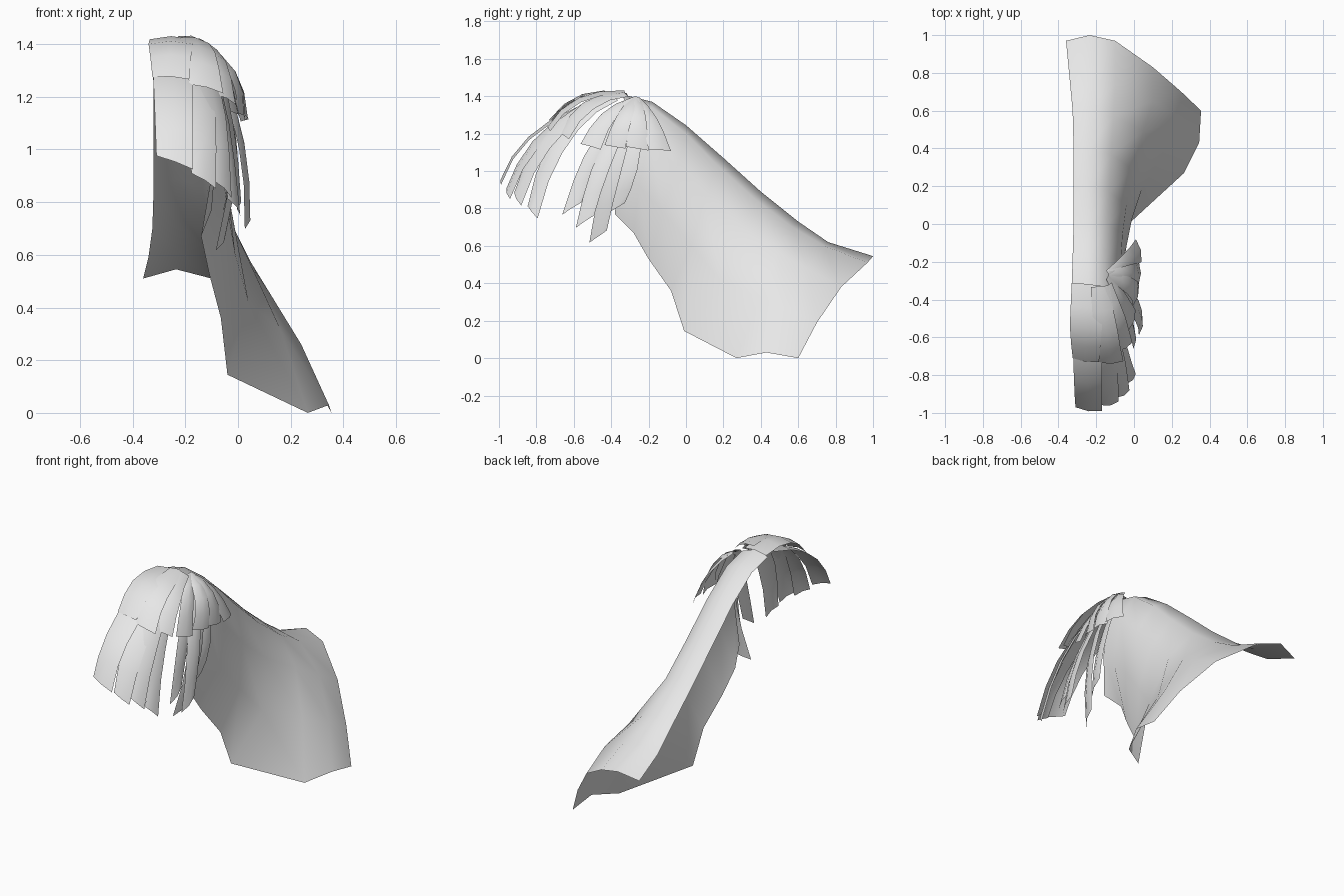
import bpy
from mathutils import Vector

grey = bpy.data.materials.new("light_grey")
grey.diffuse_color = (0.8, 0.8, 0.8, 1)


def sheet(name, rows):
    """Smooth open surface through rows of points."""
    n = len(rows[0])
    verts = [p for r in rows for p in r]
    faces = [(i * n + j, i * n + j + 1, (i + 1) * n + j + 1, (i + 1) * n + j)
             for i in range(len(rows) - 1) for j in range(n - 1)]
    me = bpy.data.meshes.new(name)
    me.from_pydata([tuple(v) for v in verts], [], faces)
    me.materials.append(grey)
    for f in me.polygons:
        f.use_smooth = True
    ob = bpy.data.objects.new(name, me)
    bpy.context.collection.objects.link(ob)
    return ob


def strand(name, root, mid, tip, across, widths, slant=0.04, steps=5):
    """Flat lock of hair bending through root, mid and tip."""
    a, m, b = Vector(root), Vector(mid), Vector(tip)
    c = 2 * m - (a + b) / 2
    d = Vector(across).normalized()
    rows = []
    for i in range(steps + 1):
        t = i / steps
        p = a * (1 - t) ** 2 + c * 2 * t * (1 - t) + b * t * t
        tan = ((c - a) * (1 - t) + (b - c) * t).normalized()
        out = tan.cross(d).normalized()
        w0, w1, w2 = widths
        w = w0 + (w1 - w0) * 2 * t if t < 0.5 else w1 + (w2 - w1) * (2 * t - 1)
        cut = tan * slant * 0.5 if i == steps else Vector()
        rows.append([p + d * w / 2 + cut, p + out * 0.012, p - d * w / 2 - cut])
    sheet(name, rows)


# Long back drape, lofted through guide lines that run from crown to back
left_edge = [(-.33, -.33, 1.39), (-.325, -.18, 1.35), (-.32, 0, 1.22), (-.32, .2, 1.04),
             (-.32, .4, .86), (-.325, .6, .70), (-.34, .76, .59), (-.36, .97, .51)]
ridge = [(-.24, -.34, 1.41), (-.24, -.18, 1.37), (-.24, 0, 1.245), (-.24, .2, 1.07),
         (-.24, .4, .89), (-.24, .6, .73), (-.24, .76, .62), (-.235, 1.0, .545)]
shoulder = [(-.15, -.33, 1.38), (-.15, -.18, 1.34), (-.14, 0, 1.20), (-.13, .17, 1.03),
            (-.12, .37, .85), (-.11, .57, .70), (-.10, .74, .60), (-.10, .97, .51)]
side = [(-.09, -.33, 1.25), (-.07, -.20, 1.18), (-.06, -.05, 1.02), (-.04, .10, .85),
        (-.01, .29, .69), (.05, .49, .57), (.10, .65, .48), (.10, .83, .38)]
lower = [(-.08, -.36, 1.02), (-.06, -.25, .92), (-.04, -.12, .78), (-.01, .03, .60),
         (.04, .18, .42), (.16, .40, .32), (.24, .55, .26), (.25, .70, .19)]
hem = [(-.10, -.38, .77), (-.14, -.28, .67), (-.11, -.20, .53), (-.065, -.08, .36),
       (-.04, -.01, .145), (.265, .27, 0), (.345, .43, .03), (.355, .60, 0)]
sheet("back_drape", list(zip(left_edge, ridge, shoulder, side, lower, hem)))

# Long fringe locks falling forward
fringe = [
    ((-.25, -.40, 1.39), (-.245, -.78, 1.22), (-.24, -.98, .95), (1, -.05, -.1), (.16, .15, .14)),
    ((-.20, -.40, 1.40), (-.15, -.75, 1.20), (-.13, -.95, .88), (.9, .3, -.2), (.10, .13, .10)),
    ((-.17, -.40, 1.40), (-.10, -.71, 1.20), (-.06, -.90, .85), (.7, .5, -.3), (.08, .12, .09)),
    ((-.15, -.39, 1.39), (-.075, -.66, 1.18), (-.015, -.82, .78), (.5, .7, -.3), (.07, .11, .08)),
]
for i, f in enumerate(fringe):
    strand(f"fringe_lock_{i + 1}", *f)

# Shorter fringe layer on the crown
crown = [
    ((-.25, -.32, 1.405), (-.255, -.55, 1.40), (-.255, -.72, 1.27), (1, -.1, 0), (.16, .17, .14)),
    ((-.18, -.33, 1.42), (-.15, -.57, 1.38), (-.12, -.73, 1.23), (1, .1, -.2), (.10, .13, .13)),
    ((-.15, -.33, 1.41), (-.09, -.52, 1.35), (-.05, -.65, 1.19), (.8, .5, -.3), (.08, .11, .10)),
]
for i, c in enumerate(crown):
    strand(f"crown_lock_{i + 1}", *c, slant=.01, steps=4)

# Long locks beside the temple
temple = [
    ((-.04, -.46, 1.15), (.00, -.61, .80), (.1, 1, .2)),
    ((.00, -.43, 1.08), (.035, -.54, .73), (.2, 1, .2)),
    ((-.02, -.38, 1.05), (-.065, -.47, .65), (.3, 1, .2)),
    ((-.02, -.30, 1.05), (-.04, -.38, .80), (.2, 1, .2)),
]
for i, (m, t, d) in enumerate(temple):
    strand(f"temple_lock_{i + 1}", (-.12, -.27, 1.37), m, t, d, (.06, .11, .09), slant=-.05)

# Short locks fanned over the temple
fan = [
    ((-.06, -.41, 1.30), (-.01, -.51, 1.13), (.3, 1, -.1)),
    ((-.02, -.33, 1.29), (.01, -.38, 1.13), (.3, 1, 0)),
    ((-.02, -.26, 1.29), (.025, -.26, 1.12), (0, 1, 0)),
    ((-.04, -.20, 1.28), (.025, -.14, 1.11), (-.3, 1, .1)),
]
for i, (m, t, d) in enumerate(fan):
    strand(f"fan_lock_{i + 1}", (-.14, -.27, 1.39), m, t, d, (.05, .09, .12), slant=.02, steps=4)
